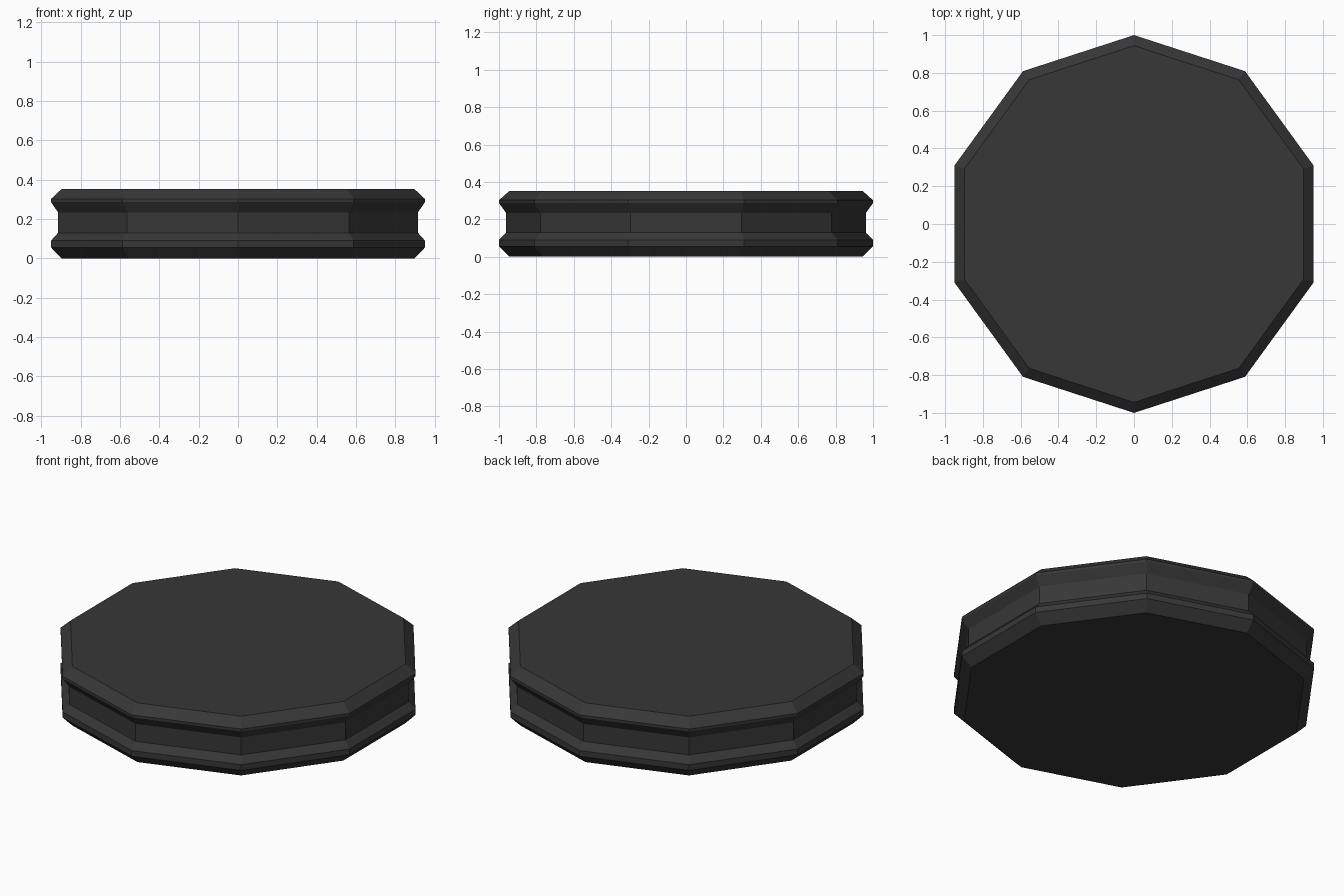
import bpy
import bmesh
from math import sin, cos, tau

cube = bpy.data.objects.get("Cube")
if cube:
    bpy.data.objects.remove(cube, do_unlink=True)

# Single dark rubber colour
mat = bpy.data.materials.new("dark_grey")
mat.use_nodes = True
colour = (0.038, 0.038, 0.038, 1)
mat.diffuse_color = colour
bsdf = mat.node_tree.nodes["Principled BSDF"]
bsdf.inputs["Base Color"].default_value = colour
bsdf.inputs["Roughness"].default_value = 0.8

# Rim profile from bottom to top: (radius, height)
SIDES = 10
PROFILE = [(0.944, 0), (1, 0.056), (1, 0.09), (0.962, 0.13),
           (0.962, 0.234), (1, 0.287), (1, 0.302), (0.944, 0.352)]

bm = bmesh.new()
rings = [[bm.verts.new((r * sin(tau * i / SIDES), -r * cos(tau * i / SIDES), z))
          for i in range(SIDES)] for r, z in PROFILE]

# Rim bands between neighbouring rings, then the flat caps
for low, high in zip(rings, rings[1:]):
    for i in range(SIDES):
        j = (i + 1) % SIDES
        bm.faces.new((low[i], low[j], high[j], high[i]))
bm.faces.new(rings[-1])
bm.faces.new(rings[0][::-1])
bmesh.ops.recalc_face_normals(bm, faces=bm.faces)

mesh = bpy.data.meshes.new("grooved_disc")
bm.to_mesh(mesh)
bm.free()
mesh.materials.append(mat)
disc = bpy.data.objects.new("grooved_disc", mesh)
bpy.context.collection.objects.link(disc)
